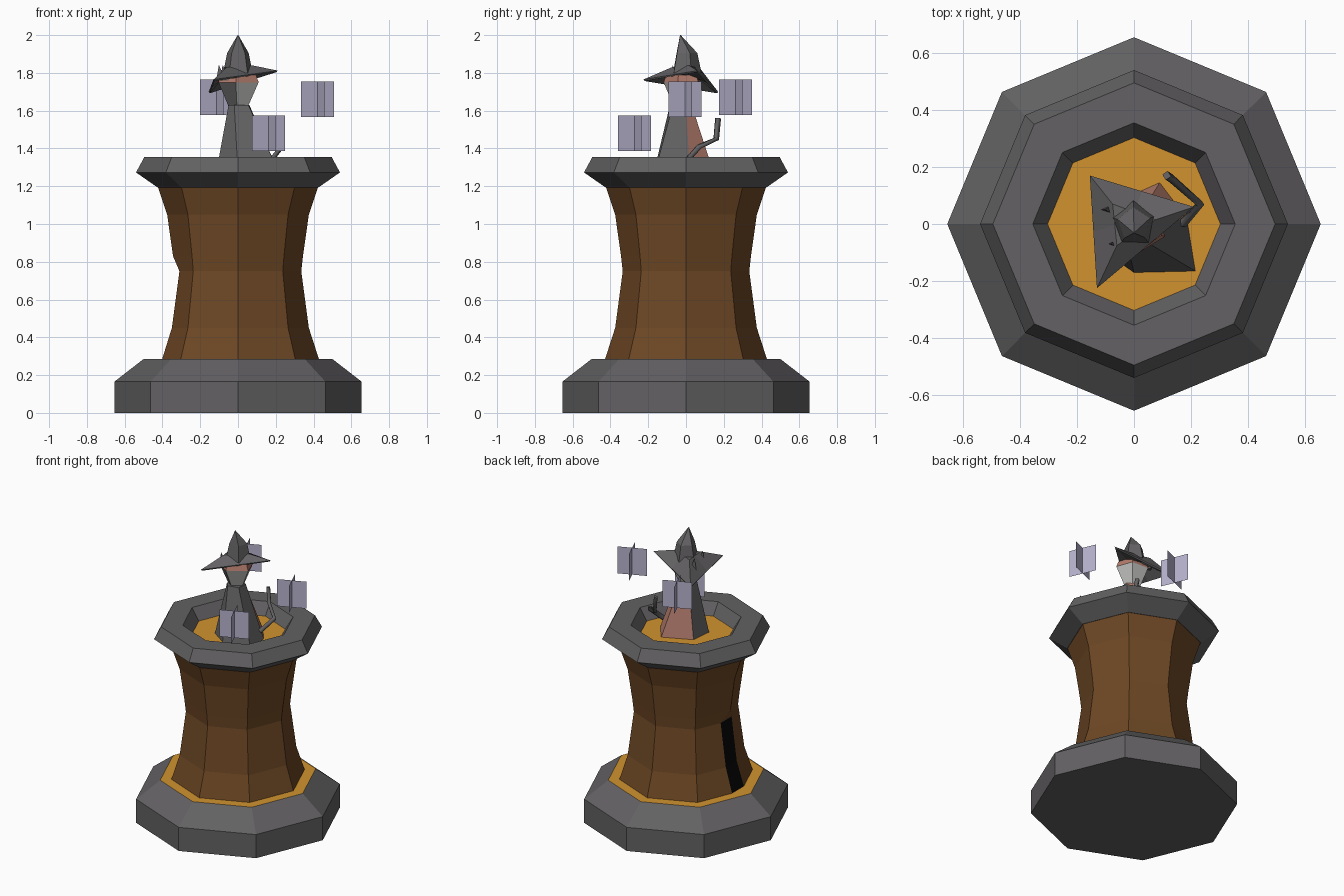
import bpy, bmesh, math
from mathutils import Vector

if "Cube" in bpy.data.objects:
    bpy.data.objects.remove(bpy.data.objects["Cube"])


def mat(name, r, g, b):
    m = bpy.data.materials.new(name)
    m.diffuse_color = (r, g, b, 1)
    m.use_nodes = True
    m.node_tree.nodes["Principled BSDF"].inputs["Base Color"].default_value = m.diffuse_color
    return m


STONE = mat("stone grey", .125, .12, .125)
WOOD = mat("wood brown", .155, .064, .018)
FLOOR = mat("amber floor", .64, .29, .028)
BLACK = mat("door black", .002, .002, .002)
PALE = mat("pale lavender", .46, .44, .6)
ROSE = mat("dusty rose", .45, .2, .15)
FUR = mat("light grey", .5, .5, .48)


def finish(name, bm, mats, rule=None):
    bmesh.ops.remove_doubles(bm, verts=bm.verts, dist=.0005)
    bmesh.ops.recalc_face_normals(bm, faces=bm.faces)
    bm.normal_update()
    for f in bm.faces:
        f.material_index = rule(f.calc_center_median(), f.normal) if rule else 0
    me = bpy.data.meshes.new(name)
    bm.to_mesh(me)
    bm.free()
    for m in mats:
        me.materials.append(m)
    ob = bpy.data.objects.new(name, me)
    bpy.context.collection.objects.link(ob)
    return ob


def loft(name, rings, mats, rule=None, caps=True):
    """Skin a stack of equal-length point rings."""
    bm = bmesh.new()
    vs = [[bm.verts.new(p) for p in ring] for ring in rings]
    n = len(rings[0])
    for a, b in zip(vs, vs[1:]):
        for i in range(n):
            j = (i + 1) % n
            bm.faces.new((a[i], a[j], b[j], b[i]))
    if caps:
        bm.faces.new(vs[0][::-1])
        bm.faces.new(vs[-1])
    return finish(name, bm, mats, rule)


def octagon(r, z):
    return [(r * math.cos(k * math.pi / 4), r * math.sin(k * math.pi / 4), z) for k in range(8)]


def notched(r, z, cut):
    """Octagon whose -x corner is sliced off by depth cut."""
    pts = octagon(r, z)
    w = cut * math.tan(math.radians(67.5))
    pts[4:5] = [(-r + cut, w, z), (-r + cut, -w, z)]
    return pts


# plinth with amber ledge
loft("plinth", [octagon(*p) for p in ((.655, 0), (.655, .165), (.5, .285))],
     [STONE, FLOOR], lambda c, n: int(c.z > .28))

# waisted tower with a dark doorway on the -x corner
loft("tower", [notched(*p) for p in ((.43, .28, .027), (.375, .45, .025), (.335, .75, .025),
                                     (.344, .83, 0), (.375, 1.05, 0), (.425, 1.2, 0))],
     [WOOD, BLACK], lambda c, n: int(n.x < -.95 and c.z < .75 and abs(c.y) < .02))

# parapet with sunken amber floor
loft("parapet", [octagon(*p) for p in ((.425, 1.193), (.54, 1.273), (.495, 1.356),
                                       (.355, 1.356), (.303, 1.275))],
     [STONE, FLOOR], lambda c, n: int(n.z > .9 and c.z < 1.3))

# robe: grey front, rose back
low = [(-.115, -.09, 1.275), (.0, -.17, 1.275), (.215, -.165, 1.275),
       (.185, .02, 1.275), (.09, .145, 1.275), (-.1, .06, 1.275)]
top = [(-.05, -.05, 1.63), (-.02, -.085, 1.63), (.055, -.07, 1.63),
       (.06, .0, 1.63), (.02, .03, 1.63), (-.04, .025, 1.63)]
loft("robe", [low, top], [STONE, ROSE], lambda c, n: int(n.y > .3))

# head: flares upward, grey muzzle, light cheeks, rose band under the hat


def head_ring(s, z):
    return [(s * x + .0, s * y - .015, z) for x, y in
            ((-.9, -.35), (-.1, -.9), (.95, -.25), (.6, .7), (-.5, .75))]


loft("head", [head_ring(.05, 1.61), head_ring(.115, 1.75), head_ring(.1, 1.79)],
     [FUR, STONE, ROSE],
     lambda c, n: 2 if c.z > 1.755 else int(n.y < -.5 and n.x < .1))

# hat brim: three drooping corners around the crown
corners = [(-.155, .17, 1.70), (-.13, -.225, 1.765), (.21, .06, 1.812)]
crown = [(-.075, .07, 1.83), (-.06, -.075, 1.83), (.075, .015, 1.84)]


def with_mids(tri):
    out = []
    for a, b in zip(tri, tri[1:] + tri[:1]):
        out += [a, tuple((Vector(a) + Vector(b)) / 2)]
    return out


under = [(x * .97, y * .97, z - .008) for x, y, z in corners]
inner = [(x, y, z - .05) for x, y, z in crown]
loft("hat_brim", [with_mids(inner), with_mids(under), with_mids(corners), with_mids(crown)], [STONE])

# hat crown: bent cone
loft("hat_crown", [
    [(s * math.cos(a) + cx, s * math.sin(a) + cy, z)
     for a in (math.radians(20 + 72 * k) for k in range(5))]
    for s, cx, cy, z in ((.082, 0, 0, 1.80), (.06, 0, 0, 1.905), (.002, 0, -.03, 2.0))], [STONE])

# ears poking out of the brim
for name, x, y in (("ear_back", -.09, .05), ("ear_front", -.07, -.07)):
    loft(name, [[(x - .025, y, 1.76), (x + .025, y - .02, 1.76), (x + .01, y + .02, 1.76)],
                [(x - .012, y, 1.84), (x - .01, y - .001, 1.84), (x - .01, y + .001, 1.84)]], [STONE])

# tail: square tube along a bent path
path = [(.17, .0, 1.33), (.232, .07, 1.41), (.13, .16, 1.45), (.115, .17, 1.56)]
curve = bpy.data.curves.new("tail", 'CURVE')
curve.dimensions = '3D'
curve.bevel_depth = .016
curve.bevel_resolution = 0
curve.use_fill_caps = True
spline = curve.splines.new('POLY')
spline.points.add(len(path) - 1)
for p, co in zip(spline.points, path):
    p.co = (*co, 1)
curve.materials.append(STONE)
tail = bpy.data.objects.new("tail", curve)
bpy.context.collection.objects.link(tail)

# floating wisps: two crossed sheets each
for k, (x, y, z) in enumerate(((-.115, .262, 1.672), (.42, -.005, 1.66), (.162, -.272, 1.48))):
    bm = bmesh.new()
    for deg in (23, -67):
        dx, dy = (.095 * f(math.radians(deg)) for f in (math.cos, math.sin))
        bm.faces.new([bm.verts.new((x + s * dx, y + s * dy, z + t * .094))
                      for s, t in ((-1, -1), (1, -1), (1, 1), (-1, 1))])
    finish(f"wisp_{k + 1}", bm, [PALE])
